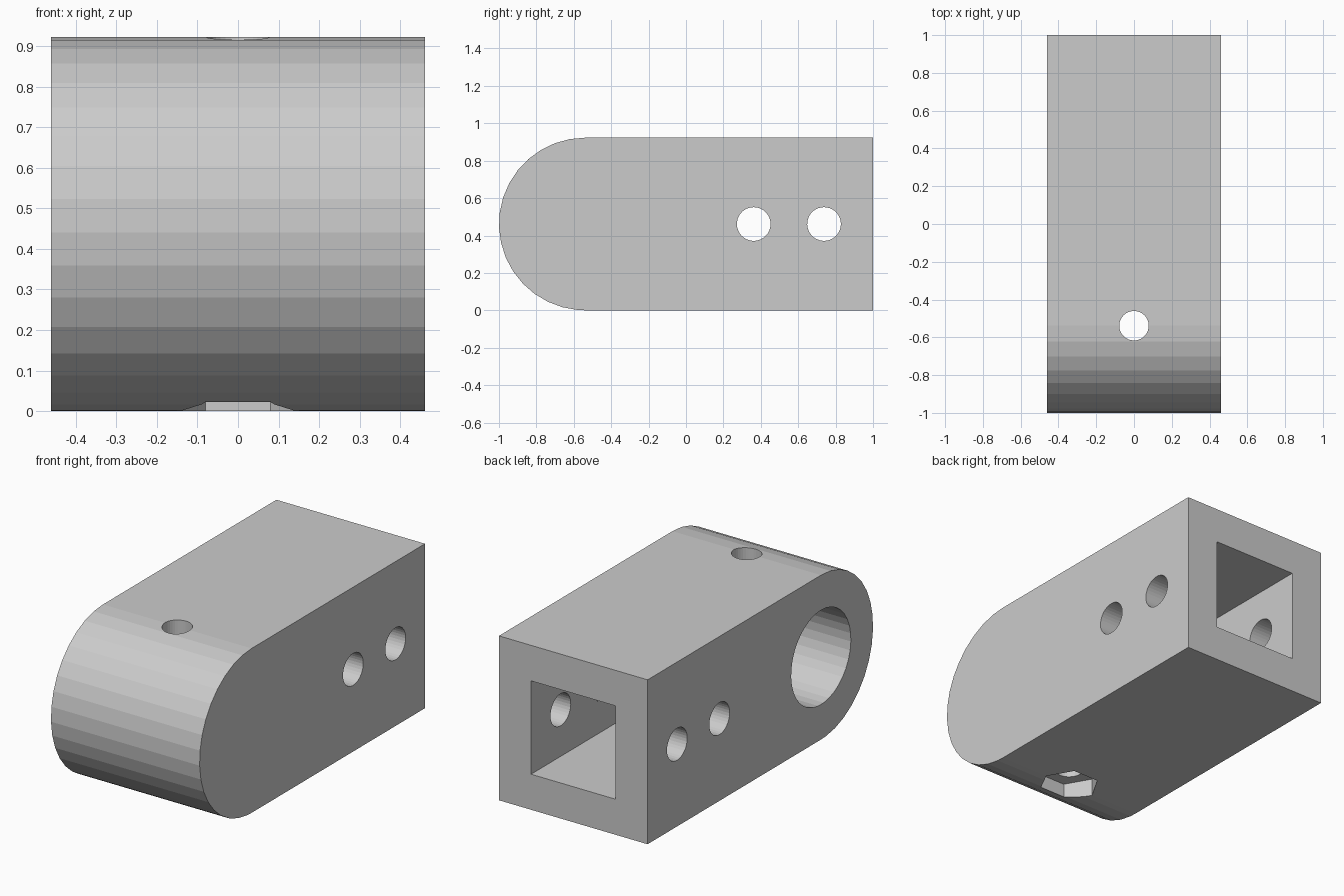
import bpy, bmesh, math
from mathutils import Vector

if "Cube" in bpy.data.objects:
    bpy.data.objects.remove(bpy.data.objects["Cube"])

R = 0.4615            # half width, half height and nose radius
YC = -1 + R           # nose centre in y
SIDES = 35


def prism(name, points, direction):
    """Extrude a closed planar outline along a direction vector."""
    bm = bmesh.new()
    face = bm.faces.new([bm.verts.new(p) for p in points])
    ext = bmesh.ops.extrude_face_region(bm, geom=[face])
    verts = [g for g in ext["geom"] if isinstance(g, bmesh.types.BMVert)]
    bmesh.ops.translate(bm, verts=verts, vec=Vector(direction))
    bmesh.ops.recalc_face_normals(bm, faces=bm.faces)
    mesh = bpy.data.meshes.new(name)
    bm.to_mesh(mesh)
    bm.free()
    obj = bpy.data.objects.new(name, mesh)
    bpy.context.collection.objects.link(obj)
    return obj


def ring(r, n, start=0.0):
    return [(r * math.cos(start + 2 * math.pi * k / n),
             r * math.sin(start + 2 * math.pi * k / n)) for k in range(n)]


def x_bore(name, y, r, x0, x1):
    pts = [(x0, y + a, R + b) for a, b in ring(r, SIDES, math.pi / 2)]
    return prism(name, pts, (x1 - x0, 0, 0))


def z_bore(name, r, n, z0, z1):
    return prism(name, [(a, YC + b, z0) for a, b in ring(r, n)], (0, 0, z1 - z0))


# Block with a rounded nose
nose = [(-R, YC + a, R + b) for a, b in ring(R, SIDES, math.pi / 2)[:18]]
block = prism("mounting_block",
              nose + [(-R, YC, 0), (-R, 1, 0), (-R, 1, 2 * R)], (2 * R, 0, 0))

# Cutters: square socket, cross holes, blind bore, clamp hole, hex nut recess
S = 0.262
cutters = [
    prism("square_socket", [(sx * S, 0, R + sz * S) for sx, sz in
                            ((-1, -1), (1, -1), (1, 1), (-1, 1))], (0, 1.1, 0)),
    x_bore("cross_hole_inner", 0.362, 0.09, -0.6, 0.6),
    x_bore("cross_hole_outer", 0.738, 0.09, -0.6, 0.6),
    x_bore("rod_bore", YC, 0.265, -0.6, 0.262),
    z_bore("clamp_hole", 0.078, SIDES, -0.1, 1.1),
    z_bore("nut_recess", 0.16, 6, -0.1, 0.1),
]

bpy.context.view_layer.objects.active = block
for cutter in cutters:
    cutter.hide_render = True
    mod = block.modifiers.new(cutter.name, "BOOLEAN")
    mod.operation = "DIFFERENCE"
    mod.solver = "EXACT"
    mod.object = cutter
    bpy.ops.object.modifier_apply(modifier=mod.name)
    bpy.data.objects.remove(cutter)
